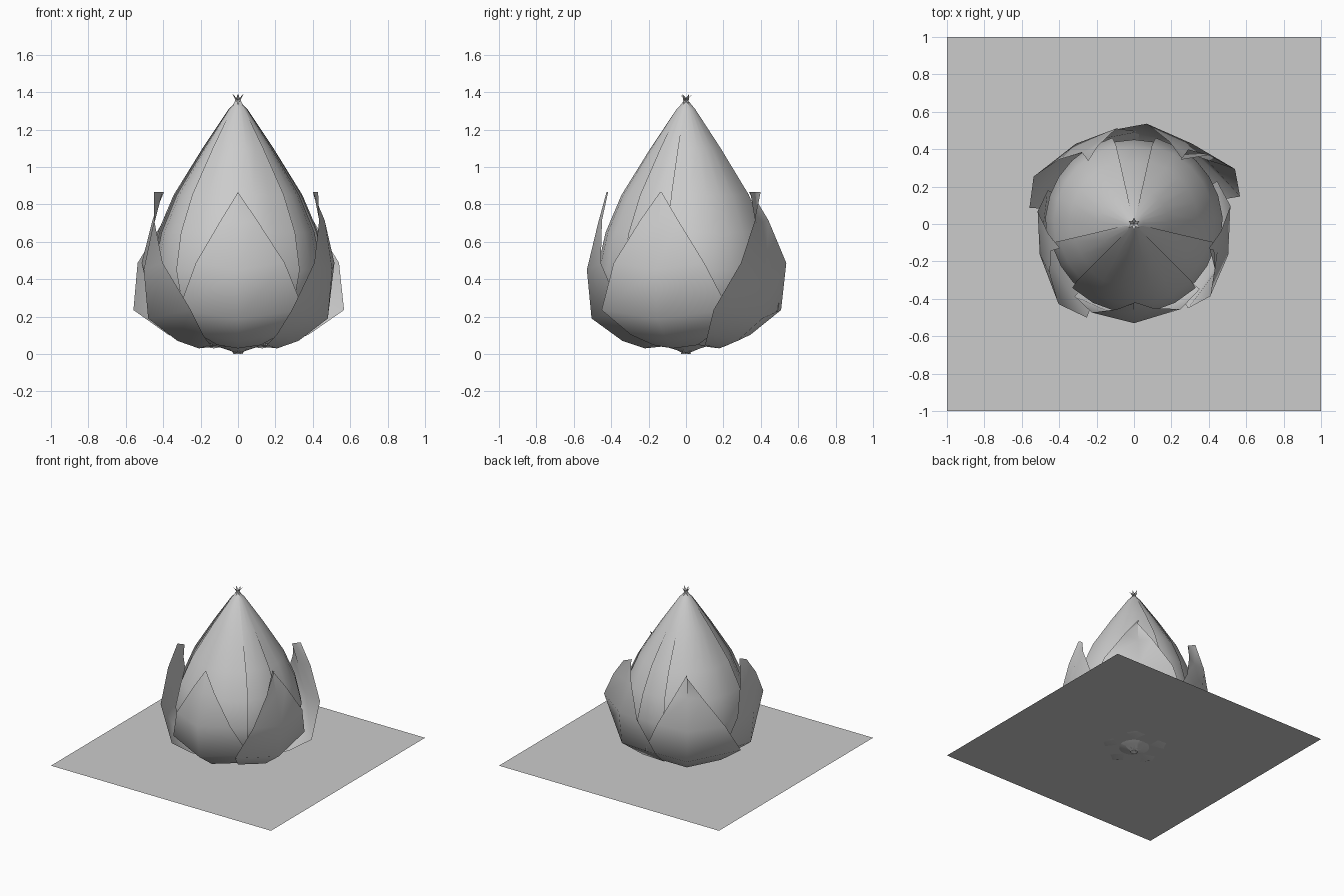
import bpy, math

if "Cube" in bpy.data.objects:
    bpy.data.objects.remove(bpy.data.objects["Cube"])


def petal(name, angle, profile, cols, edges=(1, 1), widths=(1, 1), scale=1.0, lift=0.0):
    """Curved petal sheet: profile rows are (radius, height, half width);
    edges / widths scale the (clockwise, anticlockwise) side."""
    a = math.radians(angle)
    verts, faces = [], []
    for r, z, w in profile:
        for c in range(cols + 1):
            t = 2 * c / cols - 1
            side = 0 if t < 0 else 1
            across = t * w * widths[side]
            along = math.copysign(math.sqrt(max(r * r - across * across, 0)), r)
            k = scale * (1 + (edges[side] - 1) * abs(t))
            u, v = along * k, across * k
            verts.append((u * math.cos(a) - v * math.sin(a),
                          u * math.sin(a) + v * math.cos(a),
                          z + lift * abs(t) * min(1, w / 0.3)))
    n = cols + 1
    for i in range(len(profile) - 1):
        for c in range(cols):
            p = i * n + c
            faces.append((p, p + 1, p + n + 1, p + n))
    mesh = bpy.data.meshes.new(name)
    mesh.from_pydata(verts, [], faces)
    mesh.validate()
    mesh.polygons.foreach_set("use_smooth", [True] * len(mesh.polygons))
    obj = bpy.data.objects.new(name, mesh)
    bpy.context.collection.objects.link(obj)
    return obj


# Flat water sheet that the bud sits in
bpy.ops.mesh.primitive_plane_add(size=2, location=(0, 0, 0.04))
bpy.context.object.name = "water_plane"

# Closed bud: three covering petals over three inner ones
bud = [(-0.03, 0.0, 0.02), (0.08, 0.03, 0.05), (0.22, 0.07, 0.15), (0.42, 0.22, 0.29),
       (0.475, 0.45, 0.33), (0.43, 0.65, 0.305), (0.345, 0.85, 0.245),
       (0.19, 1.1, 0.135), (0.05, 1.31, 0.035), (-0.035, 1.39, 0.0)]
for i, ang in enumerate((-90, 32, 148)):
    petal(f"bud_petal_{i + 1}", ang, bud, 6)
for i, ang in enumerate((-30, 90, 210)):
    petal(f"inner_petal_{i + 1}", ang, bud, 6, scale=0.95)

# Five short outer petals, edges overlapping their neighbours
outer = [(0.03, 0.05, 0.03), (0.22, 0.03, 0.12), (0.34, 0.07, 0.22), (0.505, 0.19, 0.345),
         (0.53, 0.45, 0.245), (0.47, 0.7, 0.1), (0.425, 0.865, 0.0)]
overlap = ((0.99, 0.98), (1.06, 0.99), (1.16, 1.02), (0.98, 1.12), (0.98, 1.11))
for i, edges in enumerate(overlap):
    petal(f"outer_petal_{i + 1}", -90 + 72 * i, outer, 2, edges, (0.93, 1.04), lift=0.045)
